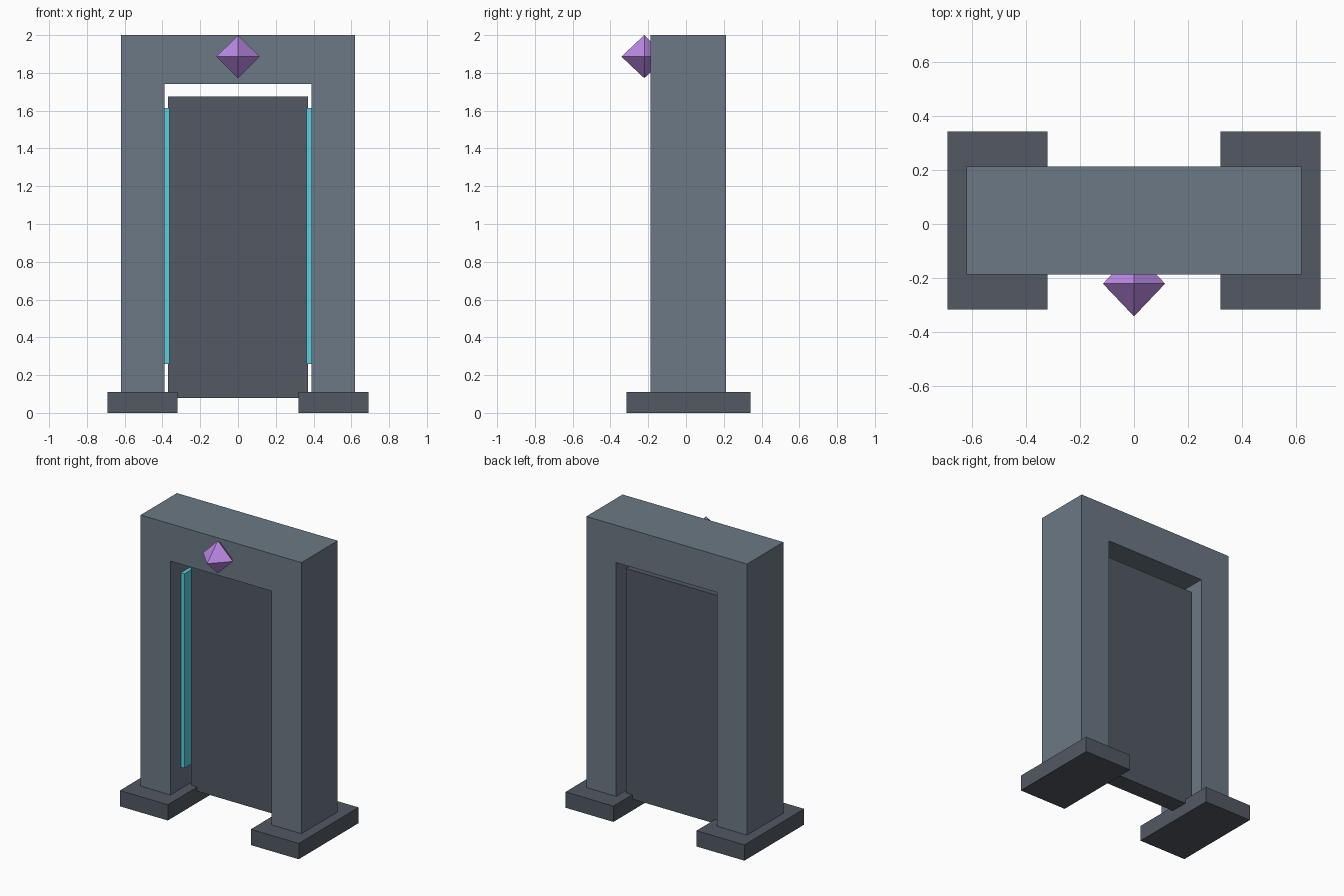
import bpy, bmesh
from mathutils import Vector

if "Cube" in bpy.data.objects:
    bpy.data.objects.remove(bpy.data.objects["Cube"])


def material(name, rgb):
    m = bpy.data.materials.new(name)
    m.diffuse_color = (*rgb, 1)
    m.use_nodes = True
    m.node_tree.nodes["Principled BSDF"].inputs["Base Color"].default_value = m.diffuse_color
    return m


stone = material("slate", (0.15, 0.19, 0.235))
dark = material("dark_slate", (0.085, 0.098, 0.125))
glow = material("cyan", (0.10, 0.62, 0.72))
violet = material("violet", (0.50, 0.25, 0.78))


def finish(name, bm, mat):
    bmesh.ops.recalc_face_normals(bm, faces=bm.faces)
    me = bpy.data.meshes.new(name)
    bm.to_mesh(me)
    bm.free()
    me.materials.append(mat)
    ob = bpy.data.objects.new(name, me)
    bpy.context.collection.objects.link(ob)
    return ob


def box(name, x, y, z, mat):
    bm = bmesh.new()
    bmesh.ops.create_cube(bm, size=1)
    for v in bm.verts:
        v.co = Vector([(r[0] + r[1]) / 2 + c * (r[1] - r[0])
                       for c, r in zip(v.co, (x, y, z))])
    return finish(name, bm, mat)


# Door frame: one arch-shaped profile extruded front to back
profile = [(-0.62, 0.1), (-0.39, 0.1), (-0.39, 1.74), (0.39, 1.74),
           (0.39, 0.1), (0.62, 0.1), (0.62, 2.0), (-0.62, 2.0)]
bm = bmesh.new()
face = bm.faces.new([bm.verts.new((x, -0.187, z)) for x, z in profile])
ext = bmesh.ops.extrude_face_region(bm, geom=[face])
bmesh.ops.translate(bm, vec=(0, 0.4, 0),
                    verts=[g for g in ext["geom"] if isinstance(g, bmesh.types.BMVert)])
finish("door_frame", bm, stone)

# Recessed door panel
box("door_panel", (-0.37, 0.37), (0.008, 0.135), (0.08, 1.675), dark)

# Feet and glowing strips on both sides
for side, s in (("left", -1), ("right", 1)):
    box(side + "_foot", sorted((s * 0.32, s * 0.69)), (-0.316, 0.342), (0, 0.11), dark)
    box(side + "_light_strip", sorted((s * 0.363, s * 0.392)), (-0.073, 0.03),
        (0.26, 1.615), glow)

# Octahedral gem on the lintel
bm = bmesh.new()
for axis, r in enumerate((0.115, 0.121, 0.114)):
    for s in (-1, 1):
        p = Vector((0, -0.221, 1.886))
        p[axis] += s * r
        bm.verts.new(p)
bmesh.ops.convex_hull(bm, input=bm.verts)
finish("lintel_gem", bm, violet)
